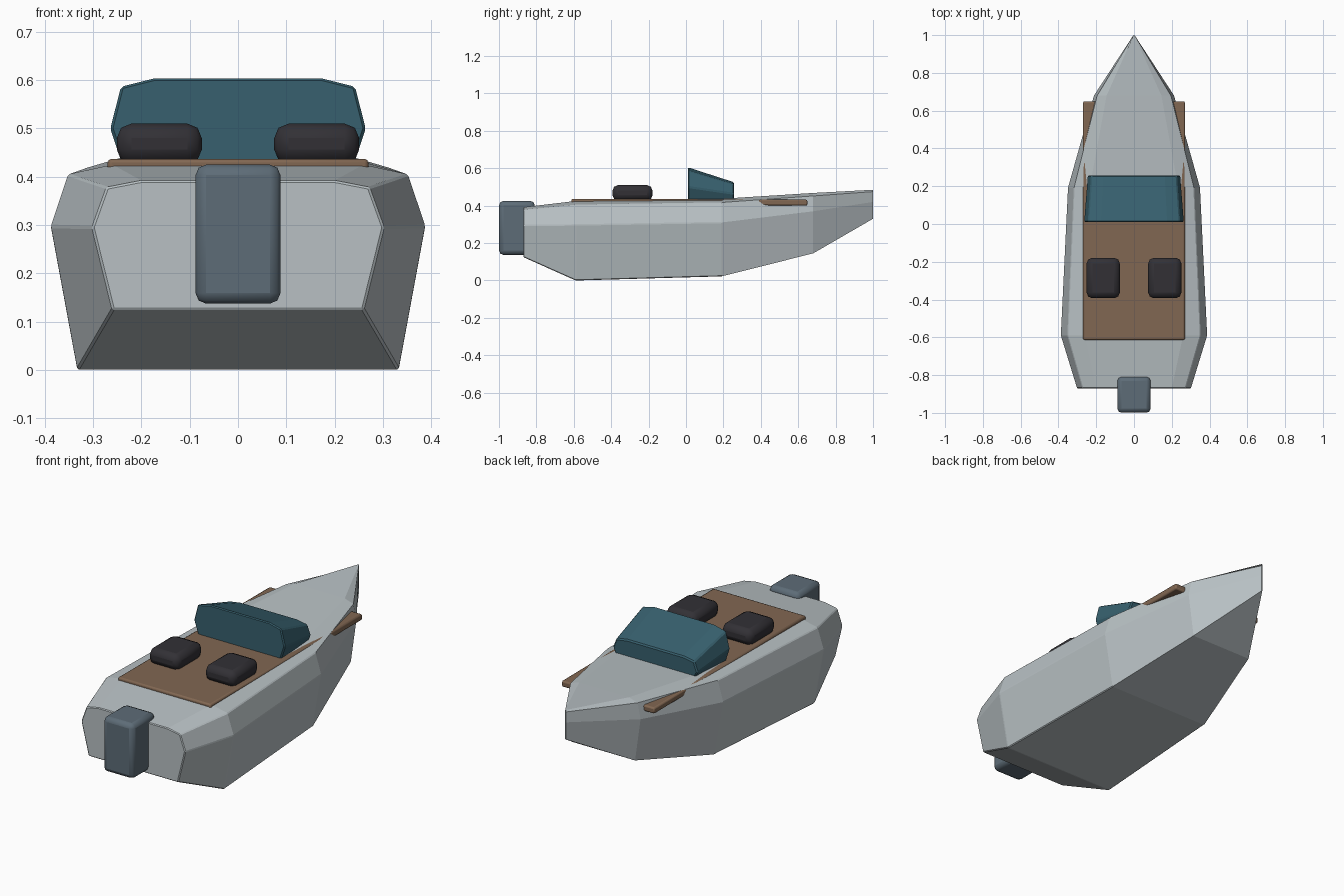
import bpy, bmesh, math

cube = bpy.data.objects.get("Cube")
if cube:
    bpy.data.objects.remove(cube, do_unlink=True)


def material(name, rgb):
    m = bpy.data.materials.new(name)
    m.use_nodes = True
    color = (*rgb, 1)
    m.diffuse_color = color
    bsdf = next(n for n in m.node_tree.nodes if n.type == 'BSDF_PRINCIPLED')
    bsdf.inputs["Base Color"].default_value = color
    return m


hull_grey = material("pale grey hull", (0.48, 0.53, 0.55))
wood = material("brown wood", (0.22, 0.135, 0.084))
glass = material("dark teal glass", (0.038, 0.117, 0.156))
seat_black = material("dark seat", (0.032, 0.030, 0.036))
motor_grey = material("blue grey motor", (0.11, 0.15, 0.185))


def finish(name, bm, mat):
    bmesh.ops.recalc_face_normals(bm, faces=bm.faces)
    me = bpy.data.meshes.new(name)
    bm.to_mesh(me)
    bm.free()
    me.materials.append(mat)
    ob = bpy.data.objects.new(name, me)
    bpy.context.collection.objects.link(ob)
    return ob


def loft(name, stations, mat, bevel):
    """Skin mirrored half sections: each station is y plus (half width, z) points."""
    bm = bmesh.new()
    rings = []
    for y, half in stations:
        pts = [(w, z) for w, z in half] + [(-w, z) for w, z in reversed(half)]
        rings.append([bm.verts.new((x, y, z)) for x, z in pts])
    n = len(rings[0])
    for a, b in zip(rings, rings[1:]):
        for i in range(n):
            j = (i + 1) % n
            bm.faces.new((a[i], a[j], b[j], b[i]))
    bm.faces.new(rings[0])
    bm.faces.new(rings[-1])
    bmesh.ops.recalc_face_normals(bm, faces=bm.faces)
    # Soften the hard edges, leaving the sharp bow tip alone
    edges = [e for e in bm.edges if all(v.co.y < 0.6 for v in e.verts)
             and e.calc_face_angle(0) > math.radians(20)]
    bmesh.ops.bevel(bm, geom=edges, offset=bevel, segments=1,
                    affect='EDGES', clamp_overlap=True)
    return finish(name, bm, mat)


def rounded_box(name, center, size, bevel, mat, segments=2):
    bm = bmesh.new()
    bmesh.ops.create_cube(bm, size=1)
    bmesh.ops.scale(bm, vec=size, verts=bm.verts)
    ob = finish(name, bm, mat)
    ob.location = center
    mod = ob.modifiers.new("rounding", 'BEVEL')
    mod.width = bevel
    mod.segments = segments
    bpy.context.view_layer.objects.active = ob
    ob.select_set(True)
    bpy.ops.object.shade_smooth_by_angle(angle=math.radians(25))
    ob.select_set(False)
    return ob


# Hull: bottom chine, side knuckle, shoulder and deck edge at each station
loft("hull", [
    (-0.87, [(0.26, 0.125), (0.302, 0.295), (0.272, 0.378), (0.20, 0.392)]),
    (-0.59, [(0.333, 0.0), (0.388, 0.297), (0.352, 0.405), (0.26, 0.425)]),
    (0.19, [(0.30, 0.022), (0.35, 0.31), (0.318, 0.417), (0.235, 0.437)]),
    (0.68, [(0.18, 0.145), (0.212, 0.37), (0.195, 0.452), (0.145, 0.468)]),
    (1.0, [(0.002, 0.33), (0.003, 0.42), (0.003, 0.475), (0.002, 0.485)]),
], hull_grey, 0.004)

# Wooden floor, sinking into the rising foredeck and emerging at its sides
floor = rounded_box("deck_floor", (0, 0.018, 0.4185), (0.54, 1.262, 0.032),
                    0.008, wood)
floor.rotation_euler.x = -0.004

# Windshield block with a forward sloping top
section = [(0.235, 0.41), (0.265, 0.50), (0.243, 0.588), (0.175, 0.605)]
loft("windshield", [
    (0.01, section),
    (0.257, [(w * 0.93, 0.41 + (z - 0.41) * 0.59) for w, z in section]),
], glass, 0.006)

# Seats
for side, label in ((1, "left"), (-1, "right")):
    rounded_box("seat_" + label, (side * 0.163, -0.286, 0.468),
                (0.176, 0.214, 0.084), 0.03, seat_black)

# Outboard motor
rounded_box("motor", (0, -0.904, 0.281), (0.176, 0.19, 0.288), 0.022, motor_grey)
